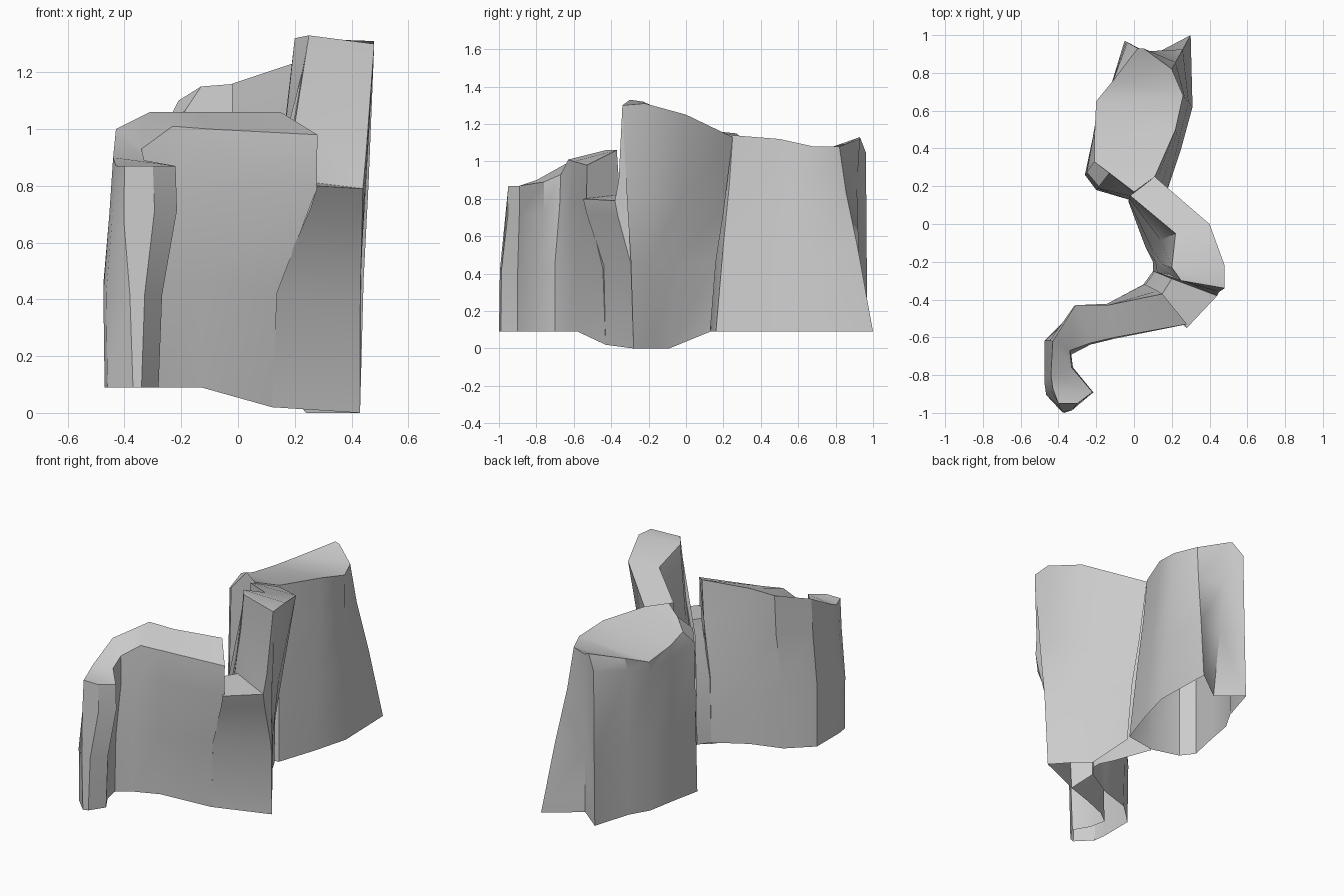
import bpy, bmesh
from mathutils import Vector

BASE = 0.09


def profile(base, top, other, bends, bulge):
    # wall profile from foot to rim, bends = (height fraction, lean fraction)
    out = Vector((top.x - other.x, top.y - other.y, 0)).normalized()
    pts = [base]
    for h, t in bends:
        p = base.lerp(top, t) + out * bulge
        p.z = base.z + (top.z - base.z) * h
        pts.append(p)
    return pts + [top]


def cliff(name, stations, left, right, bulge=0.0, start=False, end=False):
    # open-bottomed ridge lofted through sections:
    # left rim xyz, right rim xyz, left foot xy, right foot xy(z)
    bm = bmesh.new()
    rings = []
    for lt, rt, lb, rb in stations:
        lt, rt = Vector(lt), Vector(rt)
        lb, rb = Vector((*lb, BASE)), Vector(rb if len(rb) == 3 else (*rb, BASE))
        pts = (profile(lb, lt, rt, left, bulge)
               + profile(rb, rt, lt, right, bulge)[::-1])
        rings.append([bm.verts.new(p) for p in pts])
    for a, b in zip(rings, rings[1:]):
        for i in range(len(a) - 1):
            bm.faces.new((a[i], a[i + 1], b[i + 1], b[i]))
    if start:
        bm.faces.new(rings[0][::-1])
    if end:
        bm.faces.new(rings[-1])
    bm.faces.ensure_lookup_table()
    bm.normal_update()
    if bm.faces[3].normal.z < 0:  # make the top face up
        bmesh.ops.reverse_faces(bm, faces=bm.faces)
    me = bpy.data.meshes.new(name)
    bm.to_mesh(me)
    bm.free()
    ob = bpy.data.objects.new(name, me)
    bpy.context.collection.objects.link(ob)
    bpy.ops.object.select_all(action='DESELECT')
    ob.select_set(True)
    bpy.context.view_layer.objects.active = ob
    bpy.ops.object.shade_smooth_by_angle(angle=0.55)


# broad plateau at the back
cliff("back_plateau", [
    ((0.02, 0.93, 1.13), (0.05, 0.93, 1.12), (-0.05, 0.97), (0.10, 0.85)),
    ((-0.11, 0.76, 1.07), (0.20, 0.82, 1.08), (-0.12, 0.74), (0.30, 1.00)),
    ((-0.20, 0.65, 1.03), (0.26, 0.68, 1.08), (-0.19, 0.62), (0.31, 0.62)),
    ((-0.21, 0.45, 1.06), (0.22, 0.50, 1.12), (-0.22, 0.45), (0.25, 0.40)),
    ((-0.21, 0.33, 1.10), (0.11, 0.25, 1.14), (-0.26, 0.26), (0.17, 0.16)),
    ((-0.13, 0.27, 1.15), (0.00, 0.17, 1.16), (-0.20, 0.18), (-0.03, 0.13)),
], left=((0.42, 0.1), (0.92, 0.2)), right=((0.42, 0.42), (0.75, 0.8)),
    start=True, end=True)

# tall middle ridge curving out to the right, undercut at its foot
cliff("middle_ridge", [
    ((-0.02, 0.15, 1.16), (0.11, 0.25, 1.13), (-0.03, 0.12), (0.16, 0.13)),
    ((0.22, -0.05, 1.24), (0.40, 0.00, 1.25), (0.06, -0.12), (0.24, -0.09, 0)),
    ((0.20, -0.23, 1.32), (0.48, -0.22, 1.31), (0.10, -0.20), (0.34, -0.18, 0)),
    ((0.25, -0.30, 1.33), (0.48, -0.34, 1.30), (0.10, -0.25), (0.43, -0.28, 0)),
], left=((0.36, 0.15), (0.62, 0.5)), right=((0.36, 0.25), (0.62, 0.6)))

# sloping end of the middle ridge, falling to the low ledge
cliff("low_ledge", [
    ((0.25, -0.30, 1.33), (0.48, -0.34, 1.30), (0.10, -0.25), (0.43, -0.28, 0)),
    ((0.21, -0.27, 1.10), (0.45, -0.36, 0.90), (0.10, -0.25), (0.43, -0.28, 0)),
    ((0.20, -0.29, 0.82), (0.44, -0.38, 0.79), (0.10, -0.25), (0.43, -0.28, 0)),
    ((0.15, -0.37, 0.82), (0.28, -0.55, 0.80), (0.05, -0.32), (0.12, -0.43, 0.02)),
], left=((0.54, 0.08), (0.9, 0.85)), right=((0.54, 0.08), (0.9, 0.85)))

# front ridge ending in a hooked tip
cliff("front_ridge", [
    ((0.15, -0.37, 1.06), (0.28, -0.53, 0.98), (0.05, -0.32), (0.12, -0.43, 0.02)),
    ((-0.14, -0.43, 1.06), (-0.10, -0.60, 1.00), (-0.14, -0.43), (-0.13, -0.58)),
    ((-0.31, -0.43, 1.06), (-0.23, -0.63, 1.01), (-0.33, -0.49), (-0.28, -0.64)),
    ((-0.43, -0.62, 1.00), (-0.34, -0.67, 0.93), (-0.47, -0.62), (-0.36, -0.70)),
    ((-0.44, -0.80, 0.90), (-0.33, -0.76, 0.89), (-0.47, -0.84), (-0.34, -0.80)),
    ((-0.43, -0.87, 0.87), (-0.22, -0.89, 0.87), (-0.46, -0.91), (-0.28, -0.90)),
    ((-0.40, -0.95, 0.87), (-0.30, -0.95, 0.87), (-0.37, -1.00), (-0.34, -0.99)),
], left=((0.42, 0.1), (0.75, 0.8)), right=((0.42, 0.08), (0.8, 0.95)),
    bulge=0.008, start=True, end=True)
